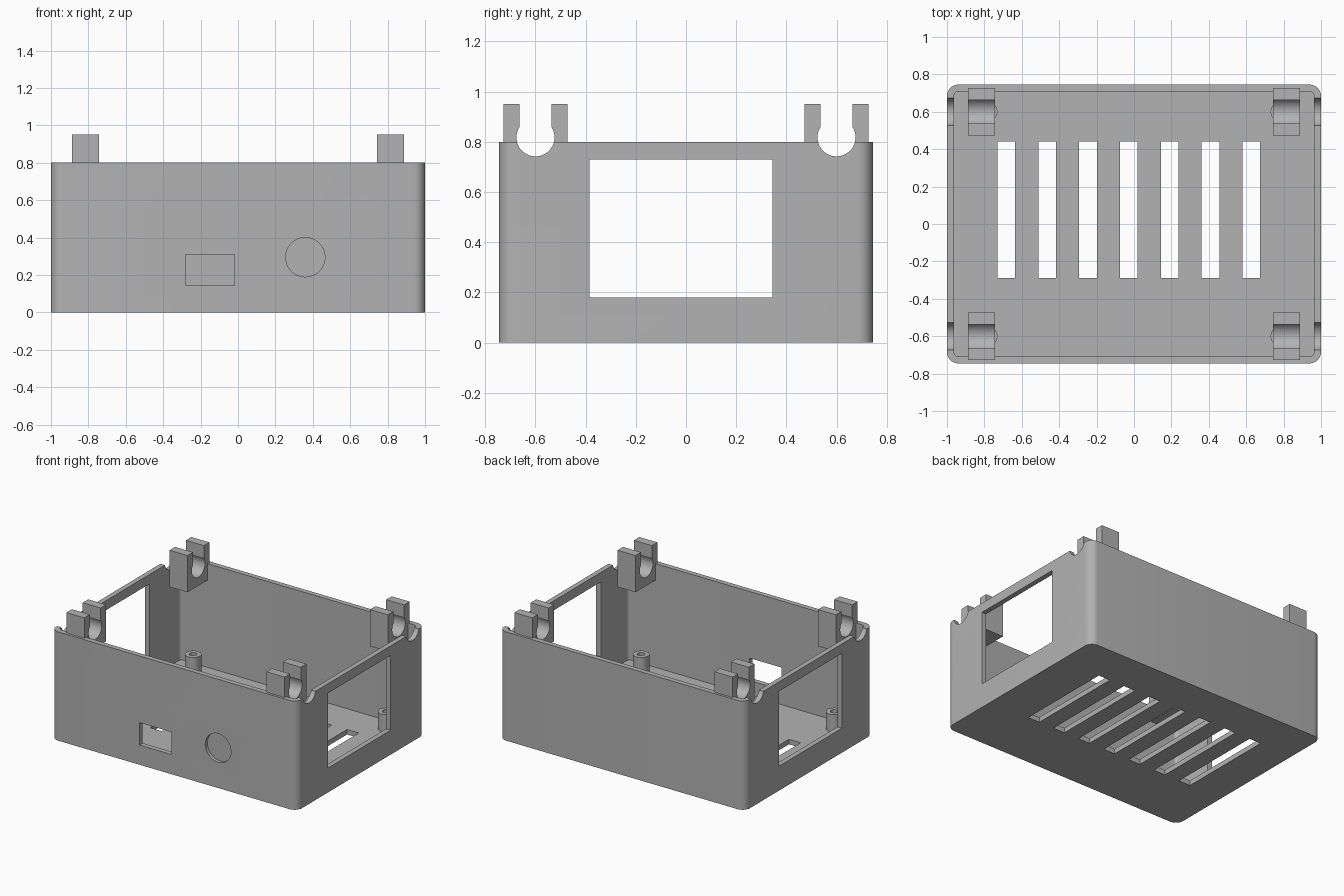
import bpy
import bmesh
import math
from mathutils import Matrix, Vector

cube = bpy.data.objects.get("Cube")
if cube:
    bpy.data.objects.remove(cube, do_unlink=True)

grey = bpy.data.materials.new("plain grey")
grey.use_nodes = True
GREY = (0.448, 0.448, 0.448, 1)
grey.diffuse_color = GREY
grey.node_tree.nodes["Principled BSDF"].inputs["Base Color"].default_value = GREY


def finish(bm, name):
    mesh = bpy.data.meshes.new(name)
    bm.to_mesh(mesh)
    bm.free()
    mesh.materials.append(grey)
    obj = bpy.data.objects.new(name, mesh)
    bpy.context.collection.objects.link(obj)
    return obj


def box(name, low, high, radius=0):
    """Box between two corners, with optional rounded upright edges."""
    low, high = Vector(low), Vector(high)
    bm = bmesh.new()
    bmesh.ops.create_cube(bm, size=1)
    for v in bm.verts:
        v.co = (low + high) / 2 + v.co * (high - low)
    if radius:
        upright = [e for e in bm.edges
                   if abs(e.verts[0].co.z - e.verts[1].co.z) > 0.01]
        bmesh.ops.bevel(bm, geom=upright, offset=radius, segments=8,
                        profile=0.5, affect='EDGES')
    return finish(bm, name)


def cylinder(name, centre, radius, depth, axis='Z'):
    turn = {'X': Matrix.Rotation(math.pi / 2, 4, 'Y'),
            'Y': Matrix.Rotation(math.pi / 2, 4, 'X'),
            'Z': Matrix.Identity(4)}[axis]
    bm = bmesh.new()
    bmesh.ops.create_cone(bm, cap_ends=True, segments=48, radius1=radius,
                          radius2=radius, depth=depth,
                          matrix=Matrix.Translation(centre) @ turn)
    return finish(bm, name)


def activate(obj):
    bpy.ops.object.select_all(action='DESELECT')
    obj.select_set(True)
    bpy.context.view_layer.objects.active = obj


def cut(obj, *cutters):
    """Subtract each cutter, then discard it."""
    activate(obj)
    for cutter in cutters:
        cutter.hide_render = True
        mod = obj.modifiers.new("cut", 'BOOLEAN')
        mod.operation = 'DIFFERENCE'
        mod.solver = 'EXACT'
        mod.object = cutter
        bpy.ops.object.modifier_apply(modifier=mod.name)
        bpy.data.objects.remove(cutter, do_unlink=True)


def smooth(obj):
    activate(obj)
    bpy.ops.object.shade_smooth_by_angle(angle=math.radians(30))


HX, HY, HEIGHT, WALL = 1.0, 0.745, 0.8, 0.037
PIN_Y, PIN_Z, PIN_R = 0.6, 0.818, 0.076

# Open case with rounded upright corners
case = box("case", (-HX, -HY, 0), (HX, HY, HEIGHT), 0.06)
cut(case, box("cavity", (WALL - HX, WALL - HY, WALL),
              (HX - WALL, HY - WALL, 1), 0.025))

# Ventilation slots in the floor
for i in range(7):
    x = -0.73 + i * 0.2183
    cut(case, box("slot", (x, -0.29, -0.1), (x + 0.095, 0.44, 0.1)))

# Side windows, front port and shallow round recess
cut(case,
    box("windows", (-1.2, -0.385, 0.18), (1.2, 0.345, 0.73)),
    box("port", (-0.28, -0.9, 0.145), (-0.02, -0.6, 0.31)),
    cylinder("recess", (0.36, -HY, 0.295), 0.105, 0.05, 'Y'))

# Round notches in the side wall rims
for sy in (-1, 1):
    cut(case, cylinder("notch", (0, sy * PIN_Y, PIN_Z), PIN_R, 2.4, 'X'))
smooth(case)

# Corner clips and screw posts
for sx, side in ((-1, "right"), (1, "left")):
    for sy, end in ((-1, "front"), (1, "back")):
        x, y = sx * 0.815, sy * PIN_Y
        clip = box(f"{end}_{side}_clip", (x - 0.073, y - 0.127, 0.68),
                   (x + 0.073, y + 0.127, 0.95))
        cut(clip,
            cylinder("hole", (x, y, PIN_Z), PIN_R, 0.4, 'X'),
            box("throat", (x - 0.2, y - 0.063, PIN_Z), (x + 0.2, y + 0.063, 1.1)))
        smooth(clip)

        px = sx * 0.785
        post = cylinder(f"{end}_{side}_post", (px, y, 0.0975), 0.055, 0.135)
        cut(post, cylinder("screw_hole", (px, y, 0.14), 0.025, 0.16))
        smooth(post)
